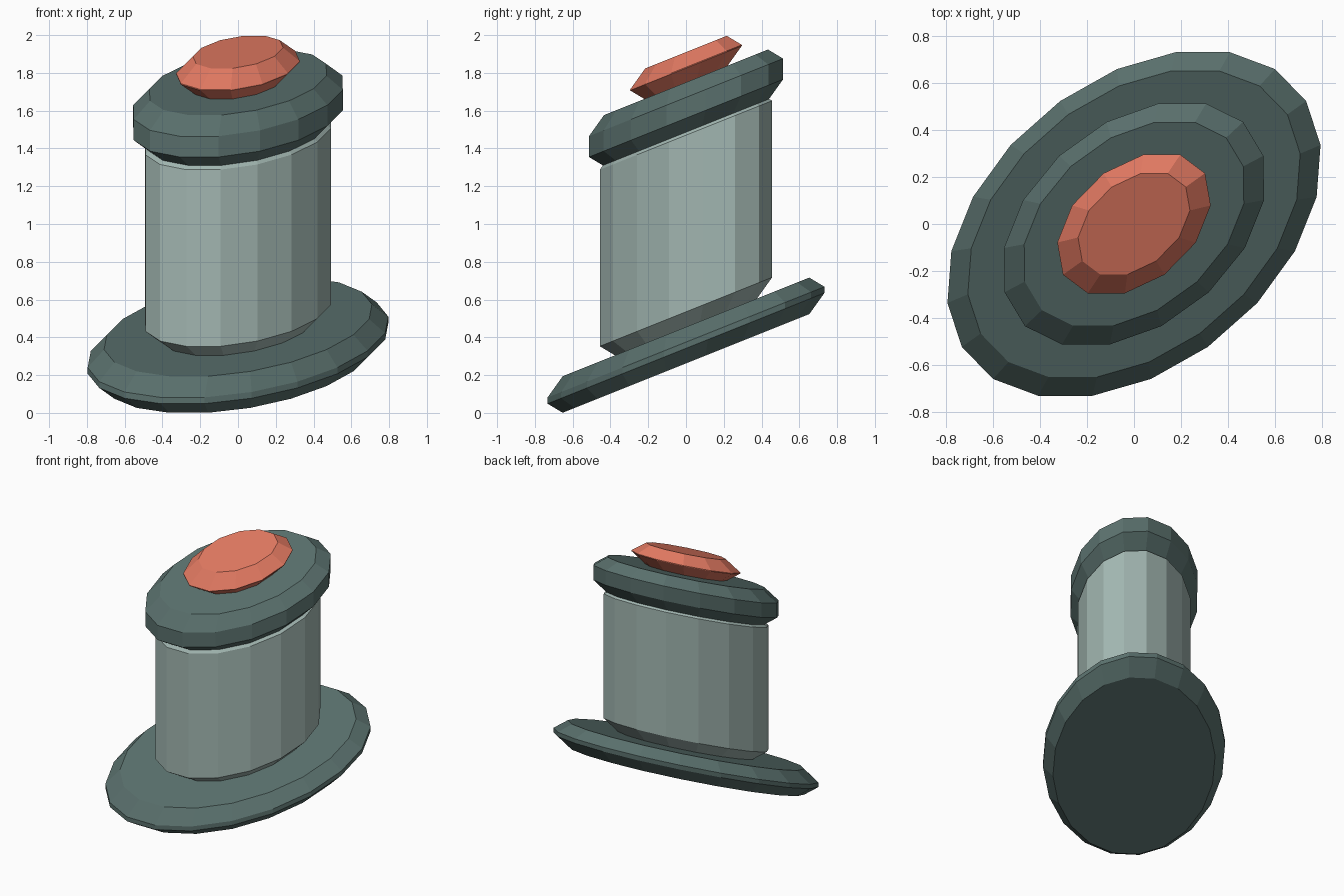
import bpy, math

if "Cube" in bpy.data.objects:
    bpy.data.objects.remove(bpy.data.objects["Cube"])

SHEAR = 0.4    # x and z both lean with y
BEVEL = 0.08


def material(name, rgb):
    m = bpy.data.materials.new(name)
    m.diffuse_color = (*rgb, 1)
    m.use_nodes = True
    m.node_tree.nodes["Principled BSDF"].inputs["Base Color"].default_value = m.diffuse_color
    return m


def sheared_disc(name, sides, radius, bottom, top, mat):
    """Chamfered flat-sided drum, slanted along y."""
    inner = radius - BEVEL / math.cos(math.pi / sides)
    profile = [(inner, bottom), (radius, bottom + BEVEL),
               (radius, top - BEVEL), (inner, top)]
    verts, faces = [], []
    for r, z in profile:
        for k in range(sides):
            a = 2 * math.pi * (k + 0.5) / sides
            x, y = r * math.cos(a), r * math.sin(a)
            verts.append((x + SHEAR * y, y, z + SHEAR * y))
    for j in range(len(profile) - 1):
        for k in range(sides):
            n = (k + 1) % sides
            faces.append((j * sides + k, j * sides + n,
                          (j + 1) * sides + n, (j + 1) * sides + k))
    faces.append(tuple(reversed(range(sides))))
    faces.append(tuple(range(3 * sides, 4 * sides)))
    mesh = bpy.data.meshes.new(name)
    mesh.from_pydata(verts, [], faces)
    mesh.materials.append(mat)
    obj = bpy.data.objects.new(name, mesh)
    bpy.context.collection.objects.link(obj)
    return obj


dark = material("dark_teal", (0.10, 0.16, 0.15))
pale = material("pale_teal", (0.36, 0.47, 0.44))
red = material("coral", (0.75, 0.19, 0.12))

# Stack from the ground up
sheared_disc("base", 20, 0.742, 0.262, 0.455, dark)
sheared_disc("column", 16, 0.465, 0.455, 1.55, pale)
sheared_disc("cap", 16, 0.524, 1.48, 1.75, dark)
sheared_disc("button", 12, 0.306, 1.745, 1.91, red)
